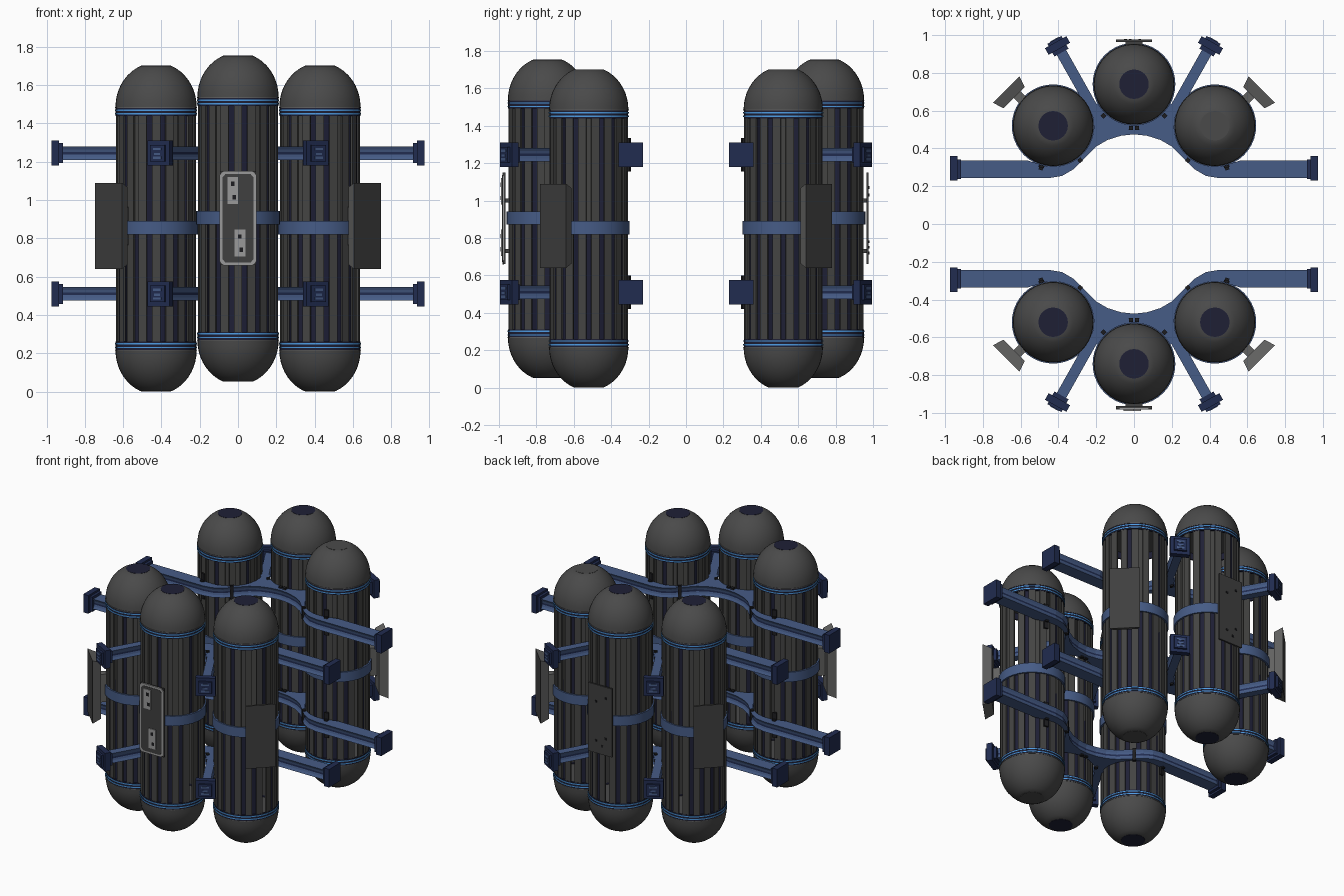
import bpy, bmesh, math
from mathutils import Matrix, Vector

cube = bpy.data.objects.get("Cube")
if cube:
    bpy.data.objects.remove(cube, do_unlink=True)


def material(name, *rgb):
    m = bpy.data.materials.new(name)
    m.use_nodes = True
    m.diffuse_color = (*rgb, 1)
    m.node_tree.nodes["Principled BSDF"].inputs["Base Color"].default_value = (*rgb, 1)
    return m


DOME = material("dome grey", .068, .068, .068)
SLAT = material("slat grey", .058, .058, .056)
NAVY = material("dark navy", .013, .014, .036)
FRAME = material("frame blue", .061, .106, .24)
PLATE = material("end plate navy", .015, .025, .08)
GLOW = material("light blue", .08, .35, .82)
PANEL = material("panel grey", .05, .05, .05)
RIM = material("rim grey", .12, .12, .118)
TRIM = material("trim grey", .32, .32, .32)
BLACK = material("black", .012, .012, .014)

R = .212       # tank radius
H = 1.70       # tank height
CENTRE = Vector((0, .74))
SIDE = Vector((.428, .52))


def mesh(name, bm, *mats):
    bmesh.ops.recalc_face_normals(bm, faces=bm.faces)
    me = bpy.data.meshes.new(name)
    bm.to_mesh(me)
    bm.free()
    for mat in mats:
        me.materials.append(mat)
    return me


def place(name, me, loc=(0, 0, 0), angle=0, smooth=False):
    ob = bpy.data.objects.new(name, me)
    bpy.context.collection.objects.link(ob)
    ob.location = loc
    ob.rotation_euler.z = angle
    if smooth:
        bpy.ops.object.select_all(action='DESELECT')
        ob.select_set(True)
        bpy.context.view_layer.objects.active = ob
        bpy.ops.object.shade_smooth_by_angle(angle=math.radians(35))


def box(bm, loc, size, angle=0, taper=1):
    """Box turned about z; taper narrows its -y face."""
    mat = Matrix.Translation(loc) @ Matrix.Rotation(angle, 4, 'Z') @ Matrix.Diagonal((*size, 1))
    for v in bmesh.ops.create_cube(bm, size=1)["verts"]:
        if v.co.y < 0:
            v.co.x *= taper
            v.co.z *= (1 + taper) / 2
        v.co = mat @ v.co


def lathe(bm, profile, n=40):
    """Revolve (radius, z) points about z, closing both ends."""
    rings = [[bm.verts.new((r * math.cos(a), r * math.sin(a), z))
              for a in (math.tau * i / n for i in range(n))] for r, z in profile]
    for a, b in zip(rings, rings[1:]):
        for i in range(n):
            j = (i + 1) % n
            bm.faces.new((a[i], a[j], b[j], b[i]))
    bm.faces.new(rings[0])
    bm.faces.new(rings[-1])


def tube(bm, r, z0, z1, thick=.01):
    """Open ring with a wall thickness."""
    ring = bmesh.new()
    lathe(ring, [(r - thick, z0), (r, z0), (r, z1), (r - thick, z1)])
    bmesh.ops.delete(ring, geom=[f for f in ring.faces if len(f.verts) > 4], context='FACES_ONLY')
    bmesh.ops.bridge_loops(ring, edges=[e for e in ring.edges if e.is_boundary])
    me = bpy.data.meshes.new("ring")
    ring.to_mesh(me)
    ring.free()
    bm.from_mesh(me)
    bpy.data.meshes.remove(me)


def prism(bm, points, vec):
    """Extrude a flat outline; return its side walls."""
    face = bm.faces.new([bm.verts.new(p) for p in points])
    res = bmesh.ops.extrude_face_region(bm, geom=[face], use_keep_orig=True)
    verts = [v for v in res["geom"] if isinstance(v, bmesh.types.BMVert)]
    bmesh.ops.translate(bm, vec=vec, verts=verts)
    linked = {f for v in verts for f in v.link_faces}
    bmesh.ops.recalc_face_normals(bm, faces=list(linked | {face}))
    axis = Vector(vec).normalized()
    return [f for f in linked if abs(f.normal.dot(axis)) < .5]


def beam(bm, outline, z, height=.07):
    """Beam with a groove round its side and a dark line inside it."""
    walls = prism(bm, [(p[0], p[1], z - height / 2) for p in outline], (0, 0, height))
    for thickness, depth in ((.016, -.008), (.013, -.003)):
        bmesh.ops.inset_region(bm, faces=walls, thickness=thickness, depth=depth,
                               use_boundary=True, use_even_offset=True)
    for f in walls:
        f.material_index = 1


def polar(c, r, degrees):
    a = math.radians(degrees)
    return Vector((c[0] + r * math.cos(a), c[1] + r * math.sin(a)))


# Tank domes: an ellipse cut off flat, at both ends
bm = bmesh.new()
arc = [math.radians(67.5) * i / 9 for i in range(10)]
curve = [(R * math.cos(t), .231 * math.sin(t)) for t in arc]
lathe(bm, [(r, H - .213 + z) for r, z in curve])
lathe(bm, [(r, .215 - z) for r, z in curve])
domes = mesh("domes", bm, DOME)

# Outer slats, with gaps between them
bm = bmesh.new()
COUNT = 18
for i in range(COUNT):
    a = math.tau * i / COUNT
    box(bm, (-(R - .009) * math.sin(a), (R - .009) * math.cos(a), H / 2), (.044, .012, 1.24), a)
slats = mesh("slats", bm, SLAT)

# Recessed strips: navy below, navy, grey or open above
navy, grey = bmesh.new(), bmesh.new()
for i in range(COUNT):
    a = math.tau * (i + .5) / COUNT
    x, y = -(R - .016) * math.sin(a), (R - .016) * math.cos(a)
    if i % 6:
        box(navy, (x, y, .54), (.034, .008, .62), a)
    if i % 3 < 2:
        box(grey if i % 3 else navy, (x, y, 1.16), (.034, .008, .62), a)
strips = mesh("navy_strips", navy, NAVY)
grey_strips = mesh("grey_strips", grey, SLAT)

# Collars, glowing lines, pale rims and middle band
collar, glow, rim, hoop = (bmesh.new() for _ in range(4))
for z0, up in ((0, 1), (H, -1)):
    tube(collar, R - .001, z0 + up * .213, z0 + up * .26)
    for z in (.23, .249):
        tube(glow, R + .002, z0 + up * z - .0035, z0 + up * z + .0035, .006)
    tube(rim, R + .002, z0 + up * .216 - .002, z0 + up * .216 + .002, .006)
tube(hoop, R + .007, .82, .89, .014)
rings = (("collars", mesh("collars", collar, NAVY)), ("glow_lines", mesh("glow_lines", glow, GLOW)),
         ("rims", mesh("rims", rim, RIM)), ("band", mesh("band", hoop, FRAME)))

# Discs on the flat tank ends
caps = {}
for mat in (NAVY, DOME):
    bm = bmesh.new()
    lathe(bm, [(.078, -.001), (.078, .001)], 24)
    caps[mat] = mesh("cap", bm, mat)

for row, sy in (("front", -1), ("back", 1)):
    for col, sx in (("right", -1), ("middle", 0), ("left", 1)):
        tag = f"{row}_{col}_tank_"
        c = SIDE if sx else CENTRE
        loc = Vector((sx * c.x, sy * c.y, 0 if sx else .052))
        place(tag + "domes", domes, loc, 0, True)
        place(tag + "slats", slats, loc)
        place(tag + "navy_strips", strips, loc)
        place(tag + "grey_strips", grey_strips, loc)
        for part, me in rings:
            place(tag + part, me, loc, 0, True)
        place(tag + "top_cap", caps[DOME if sx == sy == 1 else NAVY], loc + Vector((0, 0, H + .001)))
        place(tag + "bottom_cap", caps[DOME if sx == 1 else NAVY], loc + Vector((0, 0, .001)))

# Frame outline: inner edge, then arcs hugging the side and centre tanks
G = R + .004
inner = [Vector(p) for p in ((0, .475), (.07, .467), (.14, .445), (.2, .41), (.26, .35),
                             (.32, .29), (.38, .255), (.45, .243), (.94, .243))]
outer = [Vector((.94, .335)), Vector((.56, .335))]
outer += [polar(SIDE, G, a) for a in range(-68, -207, -12)]
outer += [polar(CENTRE, G, a) for a in range(-27, -89, -10)]
half = inner + outer
outline = half + [Vector((-p.x, p.y)) for p in reversed(half) if p.x > 1e-4]

start, end = Vector((.205, .59)), Vector((.405, .945))
way = (end - start).normalized()
across = Vector((way.y, -way.x)) * .028
turn = math.atan2(way.y, way.x) - math.pi / 2

frames, plates, bolts, slots = (bmesh.new() for _ in range(4))
for z in (.51, 1.245):
    beam(frames, outline, z)
    for s in (-1, 1):
        flip = lambda p, dz=0: (s * p.x, p.y, z + dz)
        # Struts between the tanks
        strut = [start + across, end + across, end - across, start - across]
        beam(frames, [(s * p.x, p.y) for p in strut], z)
        # End plates of the struts and arms
        box(plates, flip(end), (.13, .04, .13), s * turn)
        box(plates, flip(end - way * .028), (.085, .03, .085), s * turn)
        box(plates, flip(end + way * .026), (.085, .016, .085), s * turn)
        box(plates, (s * .955, .295, z), (.04, .13, .13))
        box(plates, (s * .93, .29, z), (.03, .105, .105))
        # Blue bars on the strut ends
        for dz, width in ((.022, .05), (-.004, .034), (-.024, .05)):
            box(slots, flip(end + way * .033, dz), (width, .008, .012), s * turn)
        # Clamp bolts
        for c, a in ((SIDE, -74), (SIDE, -128), (CENTRE, -86), (CENTRE, -46)):
            box(bolts, flip(polar(c, R + .02, a)), (.022, .022, .09), s * math.radians(a))
        box(bolts, flip(polar(SIDE, R + .012, -74)), (.03, .012, .18), s * math.radians(16))
parts = (("frame", mesh("frame", frames, FRAME, PLATE)),
         ("end_plates", mesh("end_plates", plates, PLATE)),
         ("end_bars", mesh("end_bars", slots, FRAME)),
         ("clamp_bolts", mesh("clamp_bolts", bolts, BLACK)))

# Angled side panels: dark outer face, paler rim and back
trays = bmesh.new()
for s in (-1, 1):
    box(trays, (s * .655, .69, .865), (.198, .06, .45), -s * math.radians(45), .8)
    box(trays, (s * .605, .672, .865), (.05, .07, .2), -s * math.radians(45))
trays.normal_update()
for f in trays.faces:
    out = Vector((math.copysign(1, f.calc_center_median().x), 1, 0)).normalized()
    f.material_index = 0 if f.normal.dot(out) > .9 else 1

# Flat panel on the middle tank, held by two brackets
flat = bmesh.new()
box(flat, (0, .97, .905), (.19, .012, .49))
for z in (.73, 1.0):
    box(flat, (0, .957, z), (.09, .03, .02))
parts += (("side_panels", mesh("side_panels", trays, PANEL, RIM)),
          ("middle_panel", mesh("middle_panel", flat, PANEL)))
for row, angle in (("front", math.pi), ("back", 0)):
    for part, me in parts:
        place(f"{row}_{part}", me, (0, 0, 0), angle)

# Front panel trim and face with clipped corners
w, h, k = .096, .246, .02
shape = [(w - k, h), (w, h - k), (w, k - h), (w - k, -h)]
shape += [(-x, z) for x, z in reversed(shape)]
for name, mat, y, inset in (("panel_trim", TRIM, .981, 0), ("panel_face", PANEL, .983, .014)):
    bm = bmesh.new()
    prism(bm, [(x * (1 - inset / w), -.974, .905 + z * (1 - inset / h)) for x, z in shape],
          (0, .974 - y, 0))
    place("front_" + name, mesh(name, bm, mat))

# Sockets on the front panel
sockets, holes = bmesh.new(), bmesh.new()
for x, z in ((-.028, 1.05), (.01, .775)):
    box(sockets, (x, -.985, z), (.056, .008, .14))
    for dx, dz in ((0, .035), (.008, -.035)):
        box(holes, (x + dx, -.988, z + dz), (.018, .006, .022))
place("front_sockets", mesh("sockets", sockets, TRIM))
place("front_socket_holes", mesh("holes", holes, BLACK))

# Back panel studs
studs = bmesh.new()
for x, z in ((-.045, 1.07), (.03, 1.03), (-.045, .78), (.03, .75), (-.02, .72)):
    box(studs, (x, .977, z), (.014, .006, .014))
place("back_panel_studs", mesh("studs", studs, BLACK))
